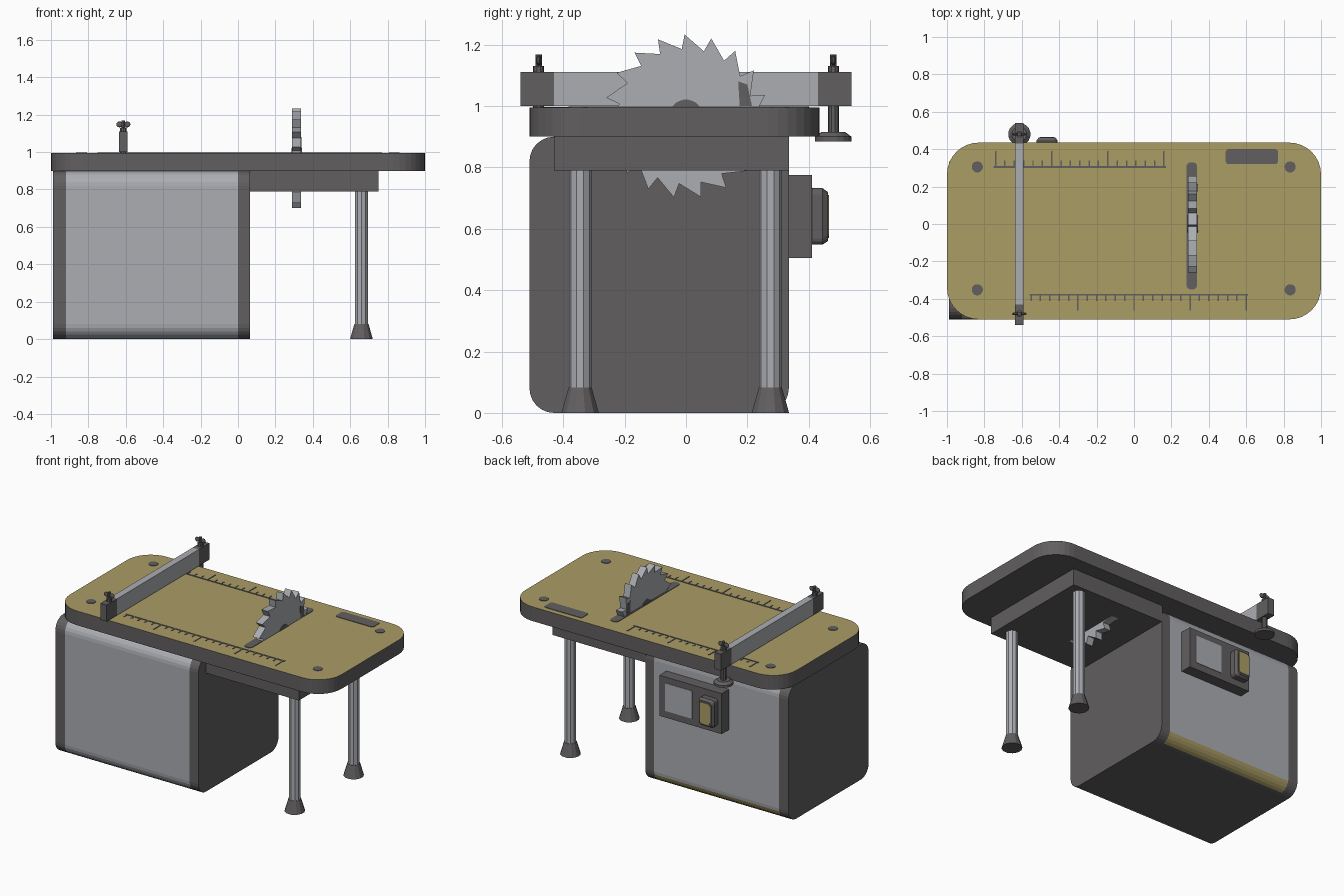
import bpy, bmesh, math
from mathutils import Vector

if "Cube" in bpy.data.objects:
    bpy.data.objects.remove(bpy.data.objects["Cube"])


def material(name, rgb):
    m = bpy.data.materials.new(name)
    m.diffuse_color = (*rgb, 1)
    m.use_nodes = True
    m.node_tree.nodes["Principled BSDF"].inputs["Base Color"].default_value = m.diffuse_color
    return m


DARK = material("dark grey", (0.12, 0.113, 0.117))
LIGHT = material("light grey", (0.41, 0.42, 0.45))
YELLOW = material("ochre", (0.41, 0.34, 0.13))


def finish(name, bm, *mats):
    bmesh.ops.recalc_face_normals(bm, faces=bm.faces)
    me = bpy.data.meshes.new(name)
    bm.to_mesh(me)
    bm.free()
    for m in mats:
        me.materials.append(m)
    ob = bpy.data.objects.new(name, me)
    bpy.context.collection.objects.link(ob)
    return ob


def place(axis, u, v, w):
    return {'x': (w, u, v), 'y': (u, w, v), 'z': (u, v, w)}[axis]


def loft(bm, axis, rings):
    """Join rings of 2D points [(w, points)] along an axis and cap both ends."""
    vs = [[bm.verts.new(place(axis, u, v, w)) for u, v in pts] for w, pts in rings]
    n = len(vs[0])
    for a, b in zip(vs, vs[1:]):
        for i in range(n):
            bm.faces.new((a[i], a[(i + 1) % n], b[(i + 1) % n], b[i]))
    bm.faces.new(vs[0])
    bm.faces.new(vs[-1])


def prism(name, axis, rings, *mats):
    bm = bmesh.new()
    loft(bm, axis, rings)
    return finish(name, bm, *mats)


def rrect(u0, u1, v0, v1, r, seg=6):
    pts = []
    for cu, cv, a0 in ((u1 - r, v1 - r, 0), (u0 + r, v1 - r, 90),
                       (u0 + r, v0 + r, 180), (u1 - r, v0 + r, 270)):
        for i in range(seg + 1):
            a = math.radians(a0 + 90 * i / seg)
            pts.append((cu + r * math.cos(a), cv + r * math.sin(a)))
    return pts


def circle(u, v, r, n=12):
    return [(u + r * math.cos(2 * math.pi * (i + .5) / n),
             v + r * math.sin(2 * math.pi * (i + .5) / n)) for i in range(n)]


def boxes(name, mat, items):
    bm = bmesh.new()
    for x0, x1, y0, y1, z0, z1 in items:
        loft(bm, 'z', [(z, [(x0, y0), (x1, y0), (x1, y1), (x0, y1)]) for z in (z0, z1)])
    return finish(name, bm, mat)


# Cabinet: rounded side profile, light front and back panels between dark side bands
prof = rrect(-0.51, 0.335, 0, 0.9, 0.08)
cab = prism("cabinet", 'x', [(x, prof) for x in (-0.99, -0.92, 0.0, 0.065)], DARK, LIGHT, YELLOW)
for f in cab.data.polygons:
    if -0.9 < f.center.x < -0.1 and abs(f.normal.y) > 0.3:
        f.material_index = 2 if f.normal.y > 0 and f.normal.z < -0.3 else 1

# Table top with ochre upper face
TOP = 0.995
outline = rrect(-1, 1, -0.51, 0.435, 0.17, 8)
top = prism("table_top", 'z', [(0.9, outline), (TOP, outline)], DARK, YELLOW)
for f in top.data.polygons:
    if f.normal.z > 0.9:
        f.material_index = 1
boxes("under_table_frame", DARK, [(0.06, 0.75, -0.43, 0.335, 0.79, 0.902)])

# Legs and flared feet
for side, y in (("front", -0.345), ("back", 0.275)):
    prism(side + "_leg", 'z', [(z, circle(0.66, y, 0.037, 10)) for z in (0.07, 0.79)], LIGHT)
    prism(side + "_foot", 'z', [(0, circle(0.66, y, 0.063, 12)),
                                (0.082, circle(0.66, y, 0.039, 12))], DARK)

# Painted table details: blade slot, plate, screw heads
Z1 = TOP + 0.003


def decal(name, pts):
    prism(name, 'z', [(TOP - 0.002, pts), (Z1, pts)], DARK)


decal("blade_slot", rrect(0.28, 0.338, -0.35, 0.33, 0.025, 4))
decal("label_plate", rrect(0.49, 0.77, 0.32, 0.40, 0.015, 3))
for i, (x, y) in enumerate([(x, y) for x in (-0.838, 0.835) for y in (-0.352, 0.305)]):
    decal("screw_head_%d" % i, circle(x, y, 0.03, 16))

# Rulers: a base line with short and long ticks
for name, x0, n, y, s, phase in (("back_ruler", -0.74, 18, 0.305, 1, 0),
                                 ("front_ruler", -0.55, 23, -0.378, -1, 1)):
    bars = [(x0 - 0.01, x0 + n * 0.05 + 0.01, y - 0.005, y + 0.005, TOP - 0.002, Z1)]
    for k in range(n + 1):
        h = 0.085 if (k + phase) % 6 == 0 else 0.035
        x = x0 + k * 0.05
        bars.append((x - 0.004, x + 0.004, *sorted((y, y + s * h)), TOP - 0.002, Z1 - 0.0005))
    boxes(name, DARK, bars)

# Saw blade with hooked teeth
CZ, TEETH = 0.966, 19
pts = []
for k in range(TEETH):
    a = math.radians(91) - k * 2 * math.pi / TEETH
    for da, r in ((0.045, 0.22), (0, 0.267)):
        pts.append((r * math.cos(a + da), CZ + r * math.sin(a + da)))
prism("saw_blade", 'x', [(0.29, pts), (0.338, pts)], LIGHT)
hub = circle(0, CZ, 0.055, 24)
prism("blade_hub", 'x', [(0.287, hub), (0.341, hub)], DARK)
mark = [(0.175, 1.0), (0.215, 1.0), (0.2, 1.07), (0.17, 1.08)]
prism("blade_mark", 'x', [(0.288, mark), (0.340, mark)], DARK)

# Rip fence with dark clamp ends
FX = -0.613
boxes("fence", LIGHT, [(FX - 0.023, FX + 0.023, -0.43, 0.43, 1.0, 1.11)])
for side, s in (("front", -1), ("back", 1)):
    y = s * 0.48
    boxes(side + "_fence_clamp", DARK,
          [(FX - 0.023, FX + 0.023, *sorted((s * 0.43, s * 0.54)), 1.0, 1.11)])
    low = 0.9 if s > 0 else 0.98
    prism(side + "_clamp_screw", 'z', [(low, circle(FX, y, 0.018, 10)), (1.13, circle(FX, y, 0.018, 10)),
                                       (1.131, circle(FX, y, 0.01, 10)), (1.168, circle(FX, y, 0.01, 10))], DARK)
    # wing nut
    bm = bmesh.new()
    for d in (-1, 1):
        new = bmesh.ops.create_uvsphere(bm, u_segments=10, v_segments=6, radius=1)["verts"]
        for v in new:
            v.co = Vector((FX + d * 0.021 + v.co.x * 0.018, y + v.co.y * 0.008, 1.148 + v.co.z * 0.016))
    finish(side + "_wing_nut", bm, DARK)
prism("clamp_foot", 'z', [(0.885, circle(FX, 0.48, 0.06, 16)), (0.9, circle(FX, 0.48, 0.06, 16)),
                          (0.915, circle(FX, 0.48, 0.04, 16))], DARK)

# Switch box on the back of the cabinet
boxes("switch_box", DARK, [(-0.55, -0.09, 0.33, 0.41, 0.505, 0.775)])
boxes("switch_panel", LIGHT, [(-0.335, -0.135, 0.408, 0.413, 0.55, 0.735)])
prism("switch_housing", 'y', [(0.405, rrect(-0.522, -0.408, 0.548, 0.732, 0.02, 3)),
                              (0.445, rrect(-0.522, -0.408, 0.548, 0.732, 0.02, 3)),
                              (0.462, rrect(-0.510, -0.420, 0.560, 0.720, 0.02, 3))], DARK)
rocker = rrect(-0.502, -0.428, 0.57, 0.71, 0.015, 3)
prism("switch_rocker", 'y', [(0.46, rocker), (0.466, rocker)], YELLOW)
